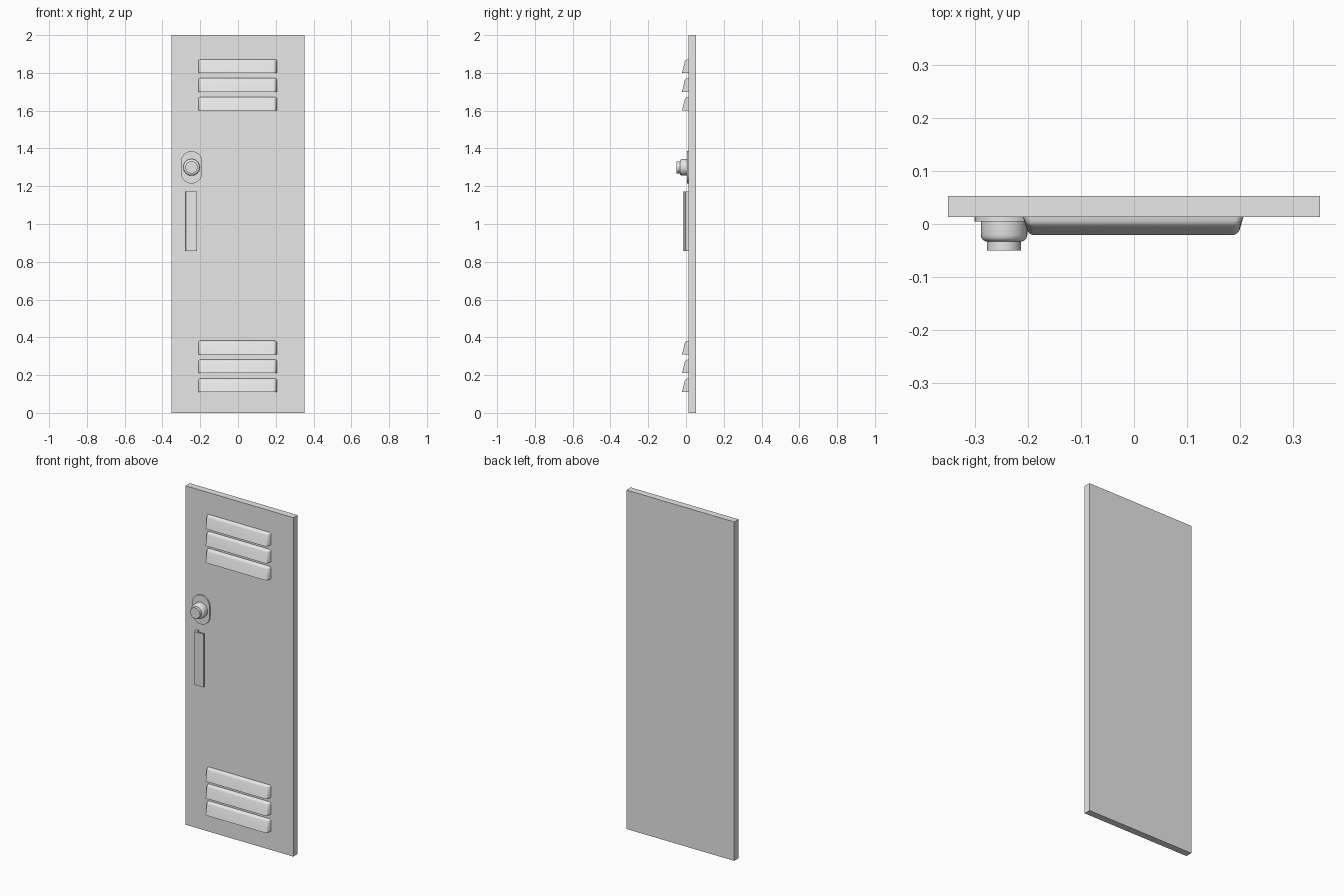
import bpy, bmesh
from math import pi, radians, sin, cos
from mathutils import Matrix

cube = bpy.data.objects.get("Cube")
if cube:
    bpy.data.objects.remove(cube, do_unlink=True)

GREY = (0.8, 0.8, 0.8, 1)
metal = bpy.data.materials.new("light grey metal")
metal.use_nodes = True
metal.diffuse_color = GREY
metal.node_tree.nodes["Principled BSDF"].inputs["Base Color"].default_value = GREY

FACE = 0.013        # y of the door's front surface
LOCK_X, LOCK_Z = -0.246, 1.30


def finish(name, bm, smooth=False):
    bmesh.ops.recalc_face_normals(bm, faces=bm.faces)
    mesh = bpy.data.meshes.new(name)
    bm.to_mesh(mesh)
    bm.free()
    mesh.materials.append(metal)
    obj = bpy.data.objects.new(name, mesh)
    bpy.context.collection.objects.link(obj)
    if smooth:
        bpy.ops.object.select_all(action='DESELECT')
        obj.select_set(True)
        bpy.context.view_layer.objects.active = obj
        bpy.ops.object.shade_smooth_by_angle(angle=radians(35))
    return obj


def extrude(name, points, offset, smooth=False):
    """Prism from a closed outline."""
    bm = bmesh.new()
    face = bm.faces.new([bm.verts.new(p) for p in points])
    new = bmesh.ops.extrude_face_region(bm, geom=[face])["geom"]
    verts = [v for v in new if isinstance(v, bmesh.types.BMVert)]
    bmesh.ops.translate(bm, verts=verts, vec=offset)
    return finish(name, bm, smooth)


def louver(name, z):
    """Slanted hood with a crisp lower lip and rounded top and ends."""
    bm = bmesh.new()
    back = [(-0.21, z), (0.207, z), (0.207, z + 0.072), (-0.21, z + 0.072)]
    front = [(-0.2, -0.021, z), (0.197, -0.021, z),
             (0.197, -0.004, z + 0.07), (-0.2, -0.004, z + 0.07)]
    a = [bm.verts.new((x, FACE, h)) for x, h in back]
    b = [bm.verts.new(p) for p in front]
    bm.faces.new(a)
    bm.faces.new(b)
    for i in range(4):
        j = (i + 1) % 4
        bm.faces.new((a[i], a[j], b[j], b[i]))
    bottom, rear = set(a[:2] + b[:2]), set(a)
    edges = [e for e in bm.edges
             if not set(e.verts) <= bottom and not set(e.verts) <= rear]
    bmesh.ops.bevel(bm, geom=edges, offset=0.011, segments=5, profile=0.5,
                    affect='EDGES', clamp_overlap=True)
    finish(name, bm, True)


# Door panel
extrude("door_panel", [(-0.352, FACE, 0), (0.352, FACE, 0),
                       (0.352, FACE, 2), (-0.352, FACE, 2)], (0, 0.04, 0))

# Upper and lower vents
for group, base in (("lower", 0.11), ("upper", 1.6)):
    for i in range(3):
        louver(f"{group}_louver_{i + 1}", base + 0.1 * i)

# Lock backing plate with round ends
R = 0.056
outline = []
for i in range(34):
    upper = i < 17
    t = pi * (i if upper else i - 1) / 16
    outline.append((LOCK_X + R * cos(t), FACE,
                    LOCK_Z + (0.03 if upper else -0.03) + R * sin(t)))
extrude("lock_plate", outline, (0, -0.008, 0), True)

# Turned lock knob: radius and y along its axis
profile = [(0, 0.006), (0.044, 0.006), (0.044, -0.021), (0.0425, -0.027),
           (0.039, -0.031), (0.034, -0.033), (0.032, -0.033),
           (0.032, -0.05), (0, -0.05)]
bm = bmesh.new()
verts = [bm.verts.new((r, y, 0)) for r, y in profile]
edges = [bm.edges.new(pair) for pair in zip(verts, verts[1:])]
bmesh.ops.spin(bm, geom=verts + edges, cent=(0, 0, 0), axis=(0, 1, 0),
               angle=2 * pi, steps=32)
bmesh.ops.remove_doubles(bm, verts=bm.verts, dist=0.0001)
bmesh.ops.transform(bm, matrix=Matrix.Translation((LOCK_X, 0, LOCK_Z)), verts=bm.verts)
finish("lock_knob", bm, True)

# Pull handle: bent strip fixed at its outer edge
left, right, front, thick = -0.277, -0.216, -0.015, 0.009
section = [(left, FACE), (left, front + 0.006), (left + 0.002, front + 0.002),
           (left + 0.006, front), (right, front), (right, front + thick),
           (left + 0.016, front + thick), (left + 0.012, front + thick + 0.004),
           (left + 0.012, FACE)]
extrude("pull_handle", [(x, y, 0.857) for x, y in section], (0, 0, 0.314), True)
